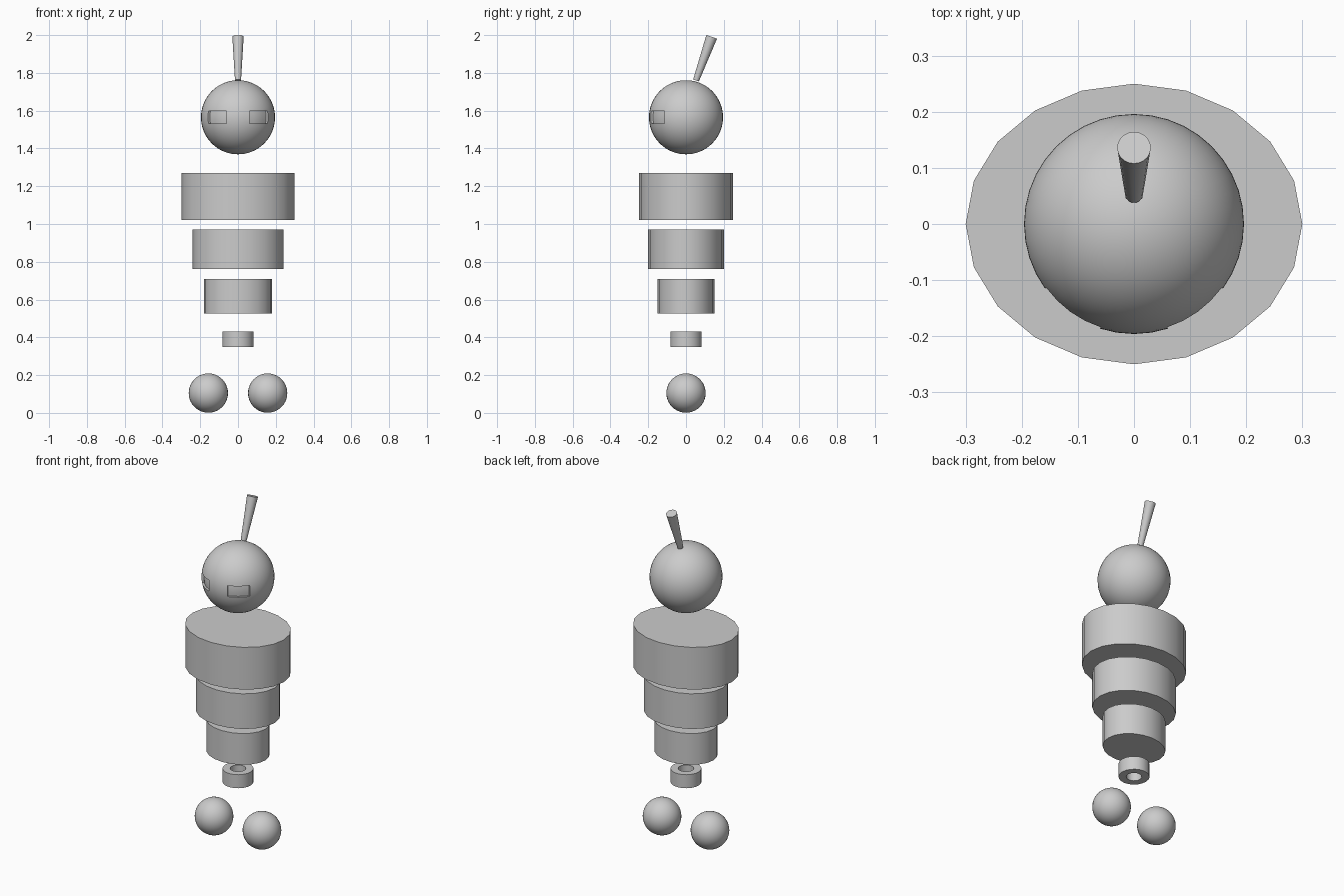
import bpy, bmesh, math
from mathutils import Vector, Matrix

if "Cube" in bpy.data.objects:
    bpy.data.objects.remove(bpy.data.objects["Cube"])


def finish(name, bm):
    bmesh.ops.recalc_face_normals(bm, faces=bm.faces)
    me = bpy.data.meshes.new(name)
    bm.to_mesh(me)
    bm.free()
    ob = bpy.data.objects.new(name, me)
    bpy.context.collection.objects.link(ob)
    bpy.ops.object.select_all(action='DESELECT')
    ob.select_set(True)
    bpy.context.view_layer.objects.active = ob
    bpy.ops.object.shade_smooth_by_angle(angle=math.radians(30))
    return ob


def drum(name, rx, ry, z0, z1):
    bm = bmesh.new()
    bmesh.ops.create_cone(bm, cap_ends=True, segments=20, radius1=1, radius2=1, depth=z1 - z0)
    bmesh.ops.scale(bm, vec=(rx, ry, 1), verts=bm.verts)
    bmesh.ops.translate(bm, vec=(0, 0, (z0 + z1) / 2), verts=bm.verts)
    return finish(name, bm)


# stacked oval body segments
drum("chest", 0.30, 0.25, 1.02, 1.27)
drum("waist", 0.24, 0.20, 0.762, 0.97)
drum("hips", 0.18, 0.15, 0.525, 0.71)

# small open ring below the body
bm = bmesh.new()
profile = [(0.042, 0.35), (0.083, 0.35), (0.083, 0.43), (0.042, 0.43)]
vs = [bm.verts.new((r, 0, z)) for r, z in profile]
edges = [bm.edges.new((vs[i], vs[(i + 1) % 4])) for i in range(4)]
bmesh.ops.spin(bm, geom=vs + edges, cent=(0, 0, 0), axis=(0, 0, 1),
               angle=2 * math.pi, steps=20)
bmesh.ops.remove_doubles(bm, verts=bm.verts, dist=1e-4)
finish("base_ring", bm)

# ball feet
for side, label in ((-1, "left"), (1, "right")):
    bm = bmesh.new()
    bmesh.ops.create_uvsphere(bm, u_segments=32, v_segments=20, radius=0.104)
    bmesh.ops.translate(bm, vec=(side * 0.157, 0, 0.105), verts=bm.verts)
    finish(label + "_foot", bm)

# head with two shallow recessed eyes
bm = bmesh.new()
bmesh.ops.create_uvsphere(bm, u_segments=40, v_segments=38, radius=0.196)
for side in (-1, 1):
    eye = []
    for f in bm.faces:
        c = f.calc_center_median()
        a = math.degrees(math.atan2(-c.y, side * c.x))
        if 36 < a < 72 and abs(c.z) < 0.032 and c.length > 0.19:
            eye.append(f)
    ext = bmesh.ops.extrude_face_region(bm, geom=eye)["geom"]
    for v in ext:
        if isinstance(v, bmesh.types.BMVert):
            v.co.x *= 0.935
            v.co.y *= 0.935
    bmesh.ops.delete(bm, geom=[f for f in eye if f.is_valid], context='FACES')
bmesh.ops.translate(bm, vec=(0, 0, 1.565), verts=bm.verts)
finish("head", bm)

# tilted flaring antenna
low, high = Vector((0, 0.053, 1.76)), Vector((0, 0.136, 1.991))
axis = high - low
bm = bmesh.new()
bmesh.ops.create_cone(bm, cap_ends=True, segments=20, radius1=0.016, radius2=0.03,
                      depth=axis.length)
rot = axis.to_track_quat('Z', 'Y').to_matrix().to_4x4()
bmesh.ops.transform(bm, matrix=Matrix.Translation((low + high) / 2) @ rot, verts=bm.verts)
finish("antenna", bm)
